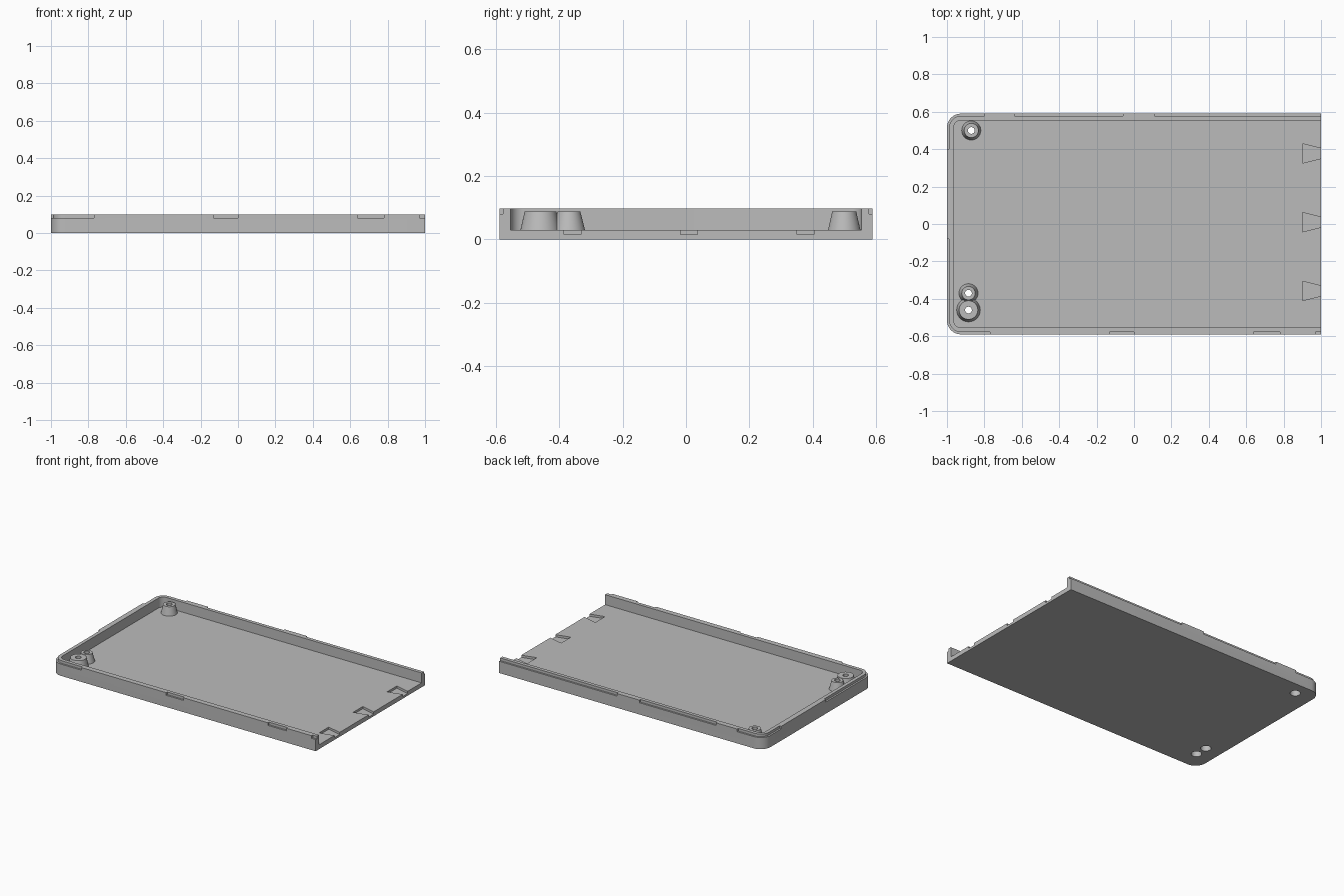
import bpy, bmesh, math

if "Cube" in bpy.data.objects:
    bpy.data.objects.remove(bpy.data.objects["Cube"])

L, W, H = 1.0, 0.59, 0.098       # half length, half width, height
FLOOR, WALL, RADIUS = 0.03, 0.036, 0.075
STEP, STEP_Z = 0.012, 0.08       # rebate in the outer rim

grey = bpy.data.materials.new("light_grey")
grey.use_nodes = True
grey.diffuse_color = (0.5, 0.5, 0.5, 1)
grey.node_tree.nodes["Principled BSDF"].inputs["Base Color"].default_value = (0.5, 0.5, 0.5, 1)


def finish(bm, name):
    bmesh.ops.recalc_face_normals(bm, faces=bm.faces)
    mesh = bpy.data.meshes.new(name)
    bm.to_mesh(mesh)
    bm.free()
    ob = bpy.data.objects.new(name, mesh)
    bpy.context.collection.objects.link(ob)
    mesh.materials.append(grey)
    return ob


def prism(name, points, z0, z1):
    """Extrude a flat outline from z0 to z1."""
    bm = bmesh.new()
    face = bm.faces.new([bm.verts.new((x, y, z0)) for x, y in points])
    up = bmesh.ops.extrude_face_region(bm, geom=[face])["geom"]
    verts = [g for g in up if isinstance(g, bmesh.types.BMVert)]
    bmesh.ops.translate(bm, verts=verts, vec=(0, 0, z1 - z0))
    return finish(bm, name)


def cone(name, x, y, r0, r1, z0, z1):
    bm = bmesh.new()
    bmesh.ops.create_cone(bm, cap_ends=True, segments=40, radius1=r0, radius2=r1, depth=z1 - z0)
    bmesh.ops.translate(bm, verts=bm.verts, vec=(x, y, (z0 + z1) / 2))
    return finish(bm, name)


def boolean(target, other, operation):
    other.hide_render = True
    mod = target.modifiers.new(operation, "BOOLEAN")
    mod.operation, mod.solver, mod.object = operation, "EXACT", other
    bpy.context.view_layer.objects.active = target
    bpy.ops.object.modifier_apply(modifier=mod.name)
    bpy.data.objects.remove(other)


def corner(side, inset):
    """Rounded corner at the closed end, from the end wall to the side wall."""
    r = RADIUS - inset
    pts = []
    for i in range(11):
        a = math.pi / 2 * i / 10
        pts.append((-L + RADIUS - r * math.cos(a), side * (W - RADIUS + r * math.sin(a))))
    return pts


def outline(inset, end):
    side_a, side_b = corner(-1, inset), corner(1, inset)
    return [(end, -W + inset)] + side_a[::-1] + side_b + [(end, W - inset)]


# Tray body with one open end
tray = prism("tray", outline(0, L), 0, H)
boolean(tray, prism("cavity", outline(WALL, L + 0.1), FLOOR, H + 0.1), "DIFFERENCE")

# Straight rebates along the outer rim: side, start, end
for side, a, b in [(1, -0.64, -0.06), (1, 0.11, 1.05), (-1, -0.13, 0.0),
                   (-1, 0.64, 0.78), (-1, 0.97, 1.05)]:
    y0, y1 = side * (W - STEP), side * (W + 0.05)
    boolean(tray, prism("rebate", [(a, y0), (b, y0), (b, y1), (a, y1)], STEP_Z, H + 0.05), "DIFFERENCE")

# Rebates wrapping the two rounded corners: side, end wall limit, side wall limit
for side, y_end, x_end in [(1, 0.4, -0.8), (-1, -0.08, -0.77)]:
    inner = [(-L + STEP, y_end)] + corner(side, STEP) + [(x_end, side * (W - STEP))]
    outer = [(-L - 0.05, y_end), (-L - 0.05, side * (W + 0.05)), (x_end, side * (W + 0.05))]
    boolean(tray, prism("corner_rebate", inner + outer[::-1], STEP_Z, H + 0.05), "DIFFERENCE")

# Dovetail pockets at the open end
for y in (-0.358, 0.01, 0.377):
    pts = [(0.9, y - 0.052), (1.02, y - 0.022), (1.02, y + 0.022), (0.9, y + 0.052)]
    boolean(tray, prism("pocket", pts, 0.015, FLOOR + 0.02), "DIFFERENCE")

# Tapered screw posts, then their stepped bores
posts = [(-0.87, 0.5, 0.052, 0.038), (-0.885, -0.37, 0.052, 0.036), (-0.885, -0.46, 0.064, 0.05)]
for x, y, r0, r1 in posts:
    boolean(tray, cone("post", x, y, r0, r1, 0.026, 0.088), "UNION")
for x, y, r0, r1 in posts:
    boolean(tray, cone("screw_hole", x, y, 0.018, 0.018, -0.05, 0.15), "DIFFERENCE")
    boolean(tray, cone("counterbore", x, y, 0.033, 0.03, -0.02, 0.07), "DIFFERENCE")

bpy.ops.object.select_all(action="DESELECT")
tray.select_set(True)
bpy.context.view_layer.objects.active = tray
bpy.ops.object.shade_smooth_by_angle(angle=math.radians(25))
